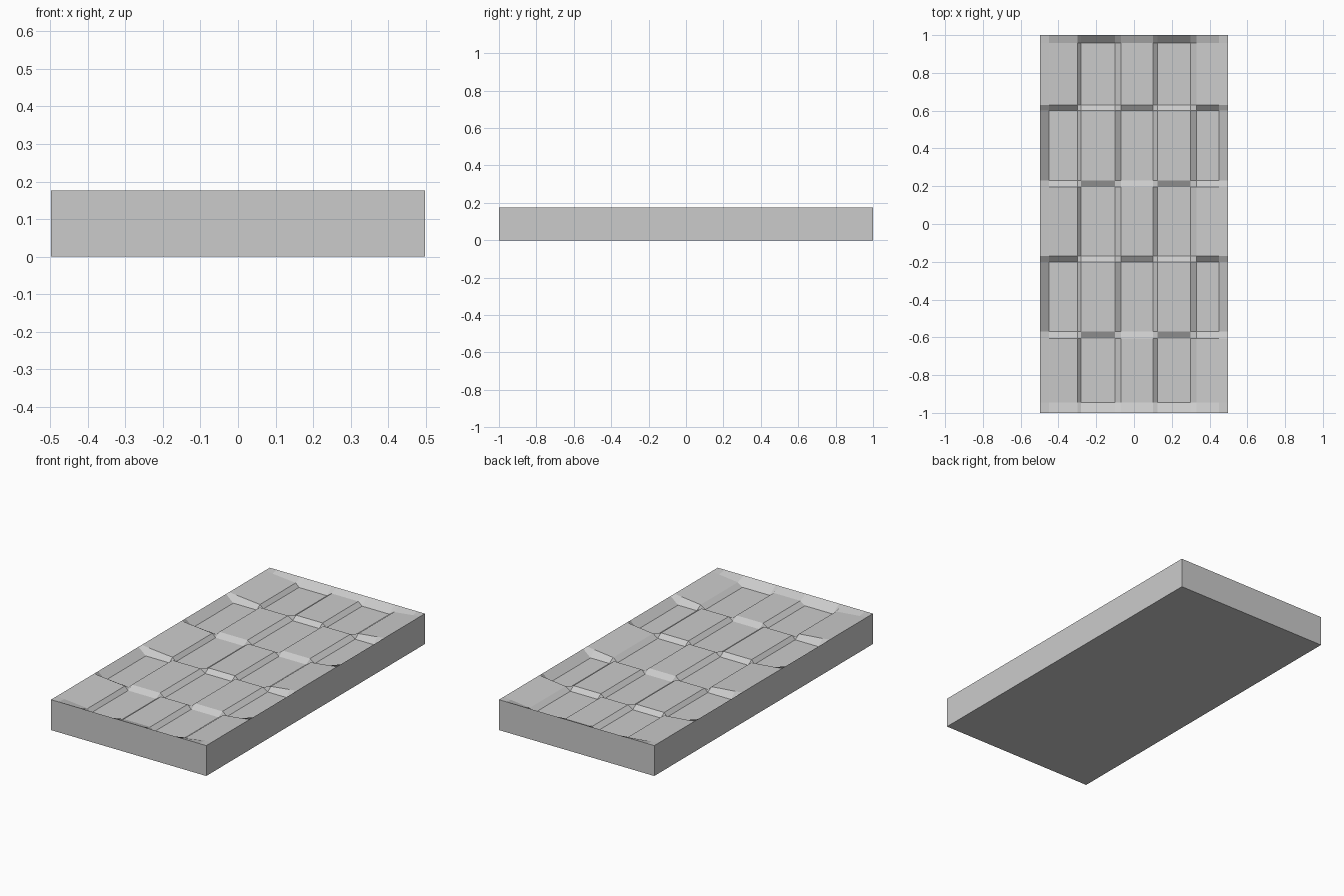
import bpy
import bmesh

if "Cube" in bpy.data.objects:
    bpy.data.objects.remove(bpy.data.objects["Cube"])

RIM, HIGH, LOW = 0.176, 0.157, 0.136
HALF_X = 0.497

# Start and end of each checker band; the gaps between them are the sloped walls
X_BANDS = [(-0.45, -0.30), (-0.28, -0.10), (-0.07, 0.10), (0.125, 0.30), (0.33, 0.45)]
Y_BANDS = [(-0.945, -0.605), (-0.57, -0.20), (-0.17, 0.195), (0.23, 0.60), (0.63, 0.957)]


def lines(bands, half):
    """Grid lines as (position, band index); the outer rim has index None."""
    inner = [(p, i) for i, band in enumerate(bands) for p in band]
    return [(-half, None)] + inner + [(half, None)]


def height(x, col, row):
    if col is None or row is None:
        return RIM
    if (col + row) % 2:
        return LOW
    # Raised edge cells ramp gently up to the rim
    if abs(x) > 0.4:
        return HIGH + (RIM - HIGH) * 0.72
    return HIGH


xs, ys = lines(X_BANDS, HALF_X), lines(Y_BANDS, 1.0)
bm = bmesh.new()

# Checkered relief on top
grid = [[bm.verts.new((x, y, height(x, c, r))) for x, c in xs] for y, r in ys]
for a, b in zip(grid, grid[1:]):
    for k in range(len(xs) - 1):
        bm.faces.new((a[k], a[k + 1], b[k + 1], b[k]))

# Side walls and flat underside
rim_edges = [e for e in bm.edges if e.is_boundary]
ext = bmesh.ops.extrude_edge_only(bm, edges=rim_edges)["geom"]
for v in ext:
    if isinstance(v, bmesh.types.BMVert):
        v.co.z = 0.0
bmesh.ops.contextual_create(bm, geom=[e for e in ext if isinstance(e, bmesh.types.BMEdge)])
bmesh.ops.recalc_face_normals(bm, faces=bm.faces[:])

mesh = bpy.data.meshes.new("checkered_slab")
bm.to_mesh(mesh)
bm.free()
slab = bpy.data.objects.new("checkered_slab", mesh)
bpy.context.collection.objects.link(slab)
